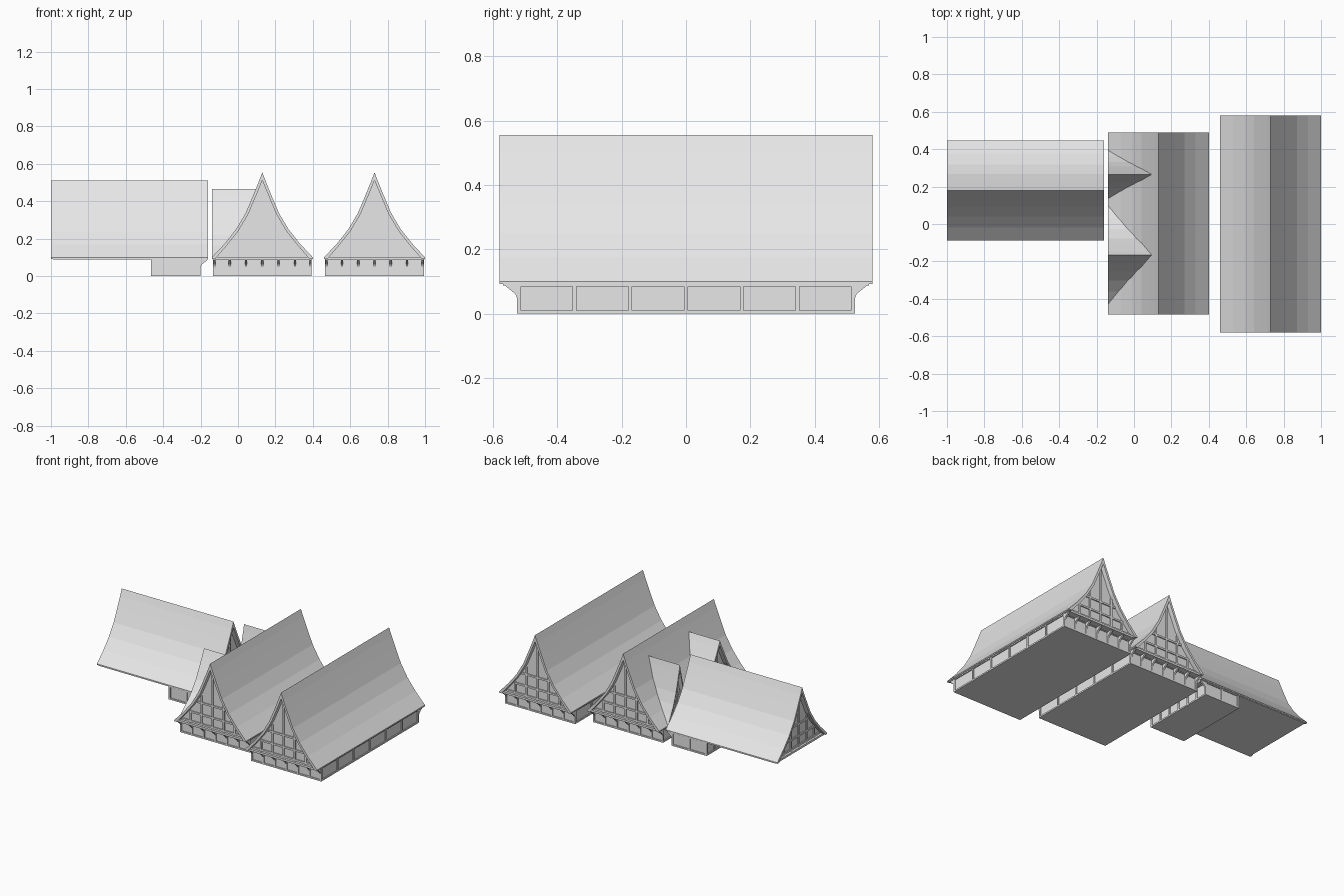
import bpy, bmesh
from math import pi
from mathutils import Matrix, Vector

cube = bpy.data.objects.get("Cube")
if cube:
    bpy.data.objects.remove(cube)

grey = bpy.data.materials.new("light grey")
grey.use_nodes = True
grey.diffuse_color = (0.8, 0.8, 0.8, 1)
grey.node_tree.nodes["Principled BSDF"].inputs["Base Color"].default_value = (0.8, 0.8, 0.8, 1)

EAVE = 0.1
# Swept roof curve: (fraction of half width, fraction of height)
CURVE = [(1, 0), (0.74, 0.165), (0.52, 0.33), (0.33, 0.52), (0.18, 0.73), (0.07, 0.89), (0, 1)]


def part(name, frame, prisms):
    """Mesh of prisms: each is an x-z outline run from y0 to y1."""
    bm = bmesh.new()
    for pts, y0, y1 in prisms:
        a = [bm.verts.new(frame @ Vector((x, y0, z))) for x, z in pts]
        b = [bm.verts.new(frame @ Vector((x, y1, z))) for x, z in pts]
        bm.faces.new(a)
        bm.faces.new(b[::-1])
        for i in range(len(a)):
            j = (i + 1) % len(a)
            bm.faces.new((a[i], b[i], b[j], a[j]))
    bmesh.ops.recalc_face_normals(bm, faces=bm.faces)
    mesh = bpy.data.meshes.new(name)
    bm.to_mesh(mesh)
    bm.free()
    mesh.materials.append(grey)
    obj = bpy.data.objects.new(name, mesh)
    bpy.context.collection.objects.link(obj)


def box(x0, x1, y0, y1, z0, z1):
    return ([(x0, z0), (x1, z0), (x1, z1), (x0, z1)], y0, y1)


def mirrored(half):
    return half + [(-x, z) for x, z in half[-2::-1]]


def roof_curves(half, top, t):
    """Outer curve and the curve offset inward by t."""
    outer = [Vector((w * half, EAVE + h * (top - EAVE))) for w, h in CURVE]
    inner = []
    for i, p in enumerate(outer[:-1]):
        d = (outer[i + 1] - outer[max(i - 1, 0)]).normalized()
        q = p + Vector((-d.y, d.x)) * t
        inner.append((max(q.x, 0.002), q.y))
    inner[0] = (half - t * 1.2, EAVE - 0.008)
    d = (outer[-1] - outer[-2]).normalized()
    inner.append((0, top - t / abs(d.x)))
    return [tuple(p) for p in outer], inner


def height_at(curve, x):
    for (x0, z0), (x1, z1) in zip(curve, curve[1:]):
        if x1 <= x <= x0:
            return z0 + (z1 - z0) * (x0 - x) / (x0 - x1)
    return EAVE


def width_at(curve, z):
    for (x0, z0), (x1, z1) in zip(curve, curve[1:]):
        if z0 <= z <= z1:
            return x0 + (x1 - x0) * (z - z0) / (z1 - z0)
    return 0


def gabled_roof(name, frame, half, length, top, t, ends):
    outer, inner = roof_curves(half, top, t)
    out_loop = [(half, EAVE - 0.008)] + outer
    out_loop = mirrored(out_loop)
    part(name + "_roof", frame, [(out_loop + mirrored(inner)[::-1], -length, length)])
    wall = length - 0.03
    part(name + "_loft", frame, [(mirrored(inner), -wall, wall)])
    # Gable posts and cross beams
    timber = []
    for s in ends:
        y0, y1 = sorted((s * (wall - 0.004), s * (wall + 0.007)))
        for f in (-0.62, -0.31, 0, 0.31, 0.62):
            x = f * half
            timber.append(box(x - 0.006, x + 0.006, y0, y1, EAVE, height_at(inner, abs(x) + 0.006)))
        for z in (EAVE + 0.005, EAVE + 0.07, EAVE + 0.15):
            w = width_at(inner, z + 0.012)
            timber.append(box(-w, w, y0, y1, z, z + 0.012))
    part(name + "_gable_timber", frame, timber)


def base(name, frame, half, y0, y1, ends, posts):
    """Framed ground floor with curved brackets under the gable overhang."""
    part(name + "_base_wall", frame,
         [box(-half + 0.006, half - 0.006, y0 + 0.006, y1 - 0.006, 0, EAVE - 0.004)])
    frame_parts = [box(-half, half, y0, y1, 0, 0.01),
                   box(-half, half, y0, y1, EAVE - 0.016, EAVE - 0.004)]
    for i in range(posts):
        y = y0 + 0.006 + (y1 - y0 - 0.012) * i / (posts - 1)
        for s in (-1, 1):
            x = s * (half - 0.005)
            frame_parts.append(box(x - 0.005, x + 0.005, y - 0.006, y + 0.006, 0, EAVE - 0.004))
    xs = [half * f for f in (-0.66, -0.33, 0, 0.33, 0.66)]
    for x in xs + [half - 0.006, 0.006 - half]:
        for y in (y0 + 0.005, y1 - 0.005):
            frame_parts.append(box(x - 0.006, x + 0.006, y - 0.005, y + 0.005, 0, EAVE - 0.004))
    part(name + "_base_frame", frame, frame_parts)
    turn = Matrix.Rotation(pi / 2, 4, "Z")
    brackets = []
    for s in ends:
        y = y1 - 0.004 if s > 0 else y0 + 0.004
        shape = [(y, 0.04), (y + s * 0.01, 0.062), (y + s * 0.04, 0.086), (y + s * 0.04, 0.094), (y, 0.094)]
        for x in xs + [half - 0.007, 0.007 - half]:
            brackets.append((shape, -x - 0.006, -x + 0.006))
    part(name + "_brackets", frame @ turn, brackets)


def house(name, frame, half, length, top, y0, y1, ends, posts):
    gabled_roof(name, frame, half, length, top, 0.015, (-1, 1))
    base(name, frame, half - 0.006, y0, y1, ends, posts)
    part(name + "_floor", frame, [box(-half + 0.004, half - 0.004, -length + 0.012, length - 0.012,
                                     EAVE - 0.012, EAVE + 0.002)])


sideways = Matrix.Rotation(-pi / 2, 4, "Z")

# Long hall, middle hall and cross hall
house("long_hall", Matrix.Translation((0.73, 0, 0)), 0.27, 0.58, 0.555, -0.525, 0.525, (-1, 1), 7)
house("middle_hall", Matrix.Translation((0.13, 0.0025, 0)), 0.27, 0.4875, 0.555, -0.435, 0.435, (-1, 1), 6)
house("cross_hall", Matrix.Translation((-0.58, 0.18, 0)) @ sideways, 0.267, 0.42, 0.51,
      0.115, 0.38, (1,), 3)

# Dormers on the middle hall
for name, y, half in (("narrow_dormer", 0.265, 0.13), ("wide_dormer", -0.165, 0.265)):
    gabled_roof(name, Matrix.Translation((-0.02, y, 0)) @ sideways, half, 0.12, 0.465,
                0.008 if half < 0.2 else 0.013, (-1,))
